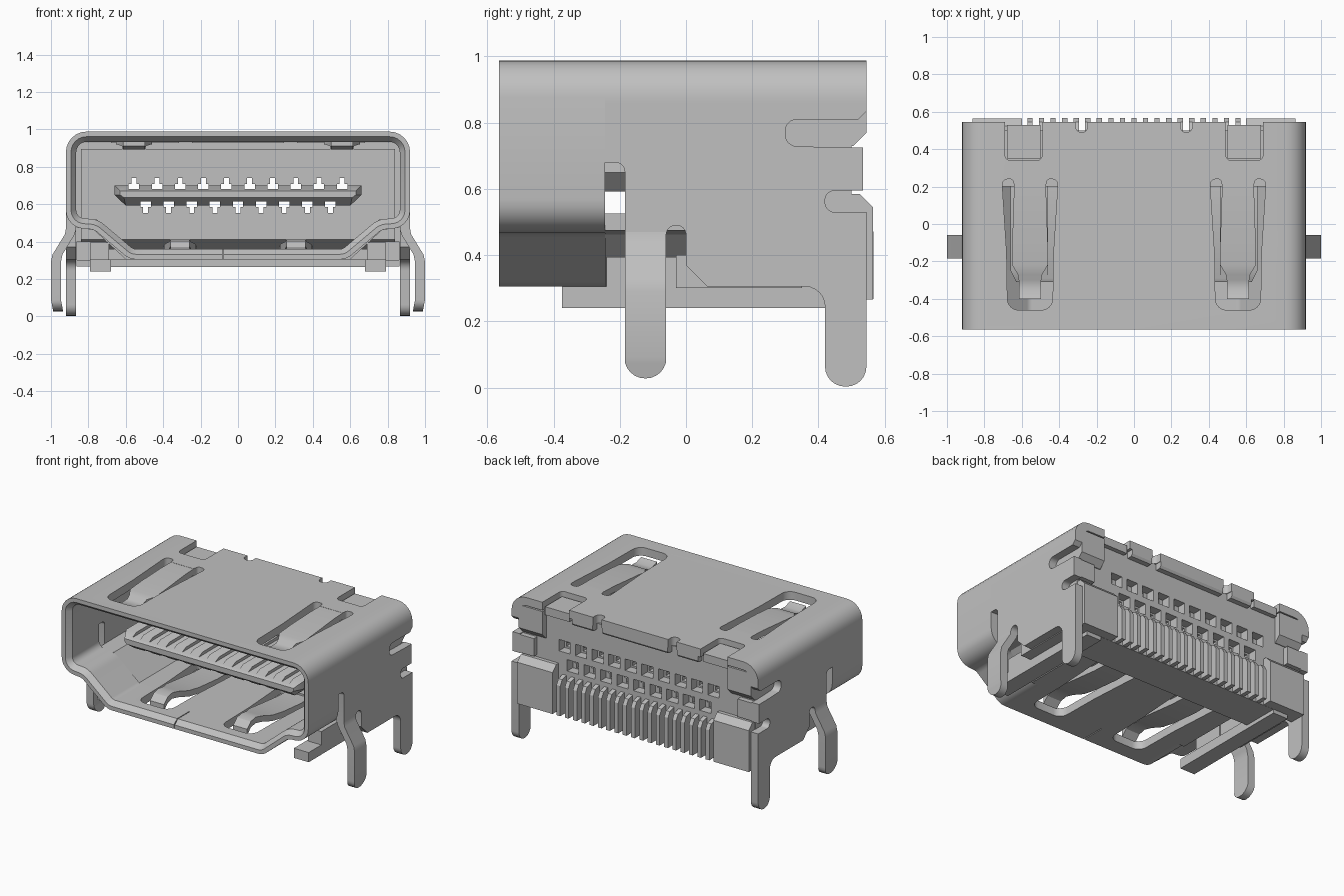
import bpy, bmesh, math
from mathutils import Vector

if "Cube" in bpy.data.objects:
    bpy.data.objects.remove(bpy.data.objects["Cube"])

metal = bpy.data.materials.new("grey_metal")
metal.use_nodes = True
GREY = (0.53, 0.53, 0.53, 1)
metal.diffuse_color = GREY
metal.node_tree.nodes["Principled BSDF"].inputs["Base Color"].default_value = GREY
parts = []


def finish(bm, name):
    bmesh.ops.recalc_face_normals(bm, faces=bm.faces)
    me = bpy.data.meshes.new(name)
    bm.to_mesh(me)
    bm.free()
    me.materials.append(metal)
    ob = bpy.data.objects.new(name, me)
    bpy.context.scene.collection.objects.link(ob)
    parts.append(ob)
    return ob


def add_loft(bm, loops, closed=False):
    """Skin a chain of equal loops; closed joins last to first, else capped."""
    rows = [[bm.verts.new(p) for p in lp] for lp in loops]
    n = len(rows[0])
    pairs = list(zip(rows, rows[1:])) + ([(rows[-1], rows[0])] if closed else [])
    for a, b in pairs:
        for i in range(n):
            j = (i + 1) % n
            bm.faces.new((a[i], a[j], b[j], b[i]))
    if not closed:
        bm.faces.new(rows[0])
        bm.faces.new(rows[-1])


def loft(name, loops, closed=False):
    bm = bmesh.new()
    add_loft(bm, loops, closed)
    return finish(bm, name)


def at(axis, pts, v):
    """Place a 2D outline at position v along an axis."""
    k = "xyz".index(axis)
    return [tuple(p[:k]) + (v,) + tuple(p[k:]) for p in pts]


def prism(name, axis, pts, lo, hi):
    return loft(name, [at(axis, pts, lo), at(axis, pts, hi)])


def box(name, x0, x1, y0, y1, z0, z1):
    return prism(name, "z", [(x0, y0), (x1, y0), (x1, y1), (x0, y1)], z0, z1)


def rounded(corners, d=0.0, steps=6):
    """Anticlockwise outline from (a, b, radius) corners, inset by d."""
    out, n = [], len(corners)
    for i, (a, b, r) in enumerate(corners):
        c = Vector((a, b))
        u = (c - Vector(corners[i - 1][:2])).normalized()
        w = (Vector(corners[(i + 1) % n][:2]) - c).normalized()
        turn = math.atan2(u.x * w.y - u.y * w.x, u.dot(w))
        half = math.tan(turn / 2)
        s = 1 if turn > 0 else -1
        nu = Vector((-u.y, u.x))
        c = c + nu * d - u * d * half
        if r == 0:
            out.append(tuple(c))
            continue
        r = max(r - s * d, 0.008)
        start = c - u * r * abs(half)
        centre = start + nu * s * r
        for k in range(steps + 1):
            t = turn * k / steps
            v = start - centre
            out.append((centre.x + v.x * math.cos(t) - v.y * math.sin(t),
                        centre.y + v.x * math.sin(t) + v.y * math.cos(t)))
    return out


def cut(targets, cutter):
    parts.remove(cutter)
    for ob in targets:
        m = ob.modifiers.new("cut", "BOOLEAN")
        m.object, m.operation, m.solver = cutter, "DIFFERENCE", "EXACT"
        bpy.context.view_layer.objects.active = ob
        bpy.ops.object.modifier_apply(modifier="cut")
    bpy.data.objects.remove(cutter)


# Front collar of the shell, with a chamfered mouth
half = [(0.58, 0.305, 0.1), (0.77, 0.465, 0.07), (0.92, 0.475, 0.1), (0.92, 0.988, 0.11)]
ring = half + [(-x, z, r) for x, z, r in reversed(half)]
WALL = 0.055
collar = loft("shell_collar", [
    at("y", rounded(ring), -0.565), at("y", rounded(ring), -0.245),
    at("y", rounded(ring, WALL), -0.245), at("y", rounded(ring, WALL), -0.53),
    at("y", rounded(ring, 0.027), -0.565)], closed=True)

# Shell roof behind the collar
roof_line = [(-0.92, 0.86, 0), (0.92, 0.86, 0), (0.92, 0.988, 0.11), (-0.92, 0.988, 0.11)]
under = [(-0.865, 0.86, 0), (0.865, 0.86, 0), (0.865, 0.933, 0.055), (-0.865, 0.933, 0.055)]
roof = prism("shell_roof", "y", rounded(roof_line)[1:] + rounded(roof_line)[:1]
             + rounded(under)[:1] + rounded(under)[:1:-1] + rounded(under)[1:2], -0.245, 0.545)

# Shell floor with its sloping flanks
half = [(0.6, 0.305), (0.77, 0.462), (0.864, 0.475), (0.864, 0.525), (0.755, 0.518), (0.57, 0.36)]
floor = prism("shell_floor", "y", half + [(-x, z) for x, z in reversed(half)], -0.245, 0.25)


def window(c):
    """Outline of a spring window: wide toe and two narrow arms."""
    return rounded([(c - 0.12, -0.46, 0.06), (c + 0.12, -0.46, 0.06), (c + 0.125, -0.15, 0),
                    (c + 0.15, 0.24, 0.03), (c + 0.09, 0.24, 0.02), (c + 0.085, 0.2, 0),
                    (c - 0.085, 0.2, 0), (c - 0.09, 0.24, 0.02), (c - 0.15, 0.24, 0.03),
                    (c - 0.125, -0.15, 0)])


# Spring windows in roof and floor, notches at the back of the roof
for s in (-1, 1):
    cut([collar, roof], prism("cutter", "z", window(0.556 * s), 0.85, 1.1))
    cut([collar, floor], prism("cutter", "z", window(0.31 * s), 0.2, 0.45))
    for c, w, y in ((0.59, 0.1, 0.34), (0.28, 0.032, 0.49)):
        notch = [(s * c - w, y, 0.03), (s * c + w, y, 0.03),
                 (s * c + w, 0.7, 0), (s * c - w, 0.7, 0)]
        cut([roof], prism("cutter", "z", rounded(notch), 0.9, 1.1))

# Seam in the collar floor
cut([collar], box("cutter", -0.083, -0.077, -0.6, -0.4, 0.2, 0.45))


def spring(name, cx, rows, thick):
    loft(name, [[(cx - w, y, z), (cx + w, y, z), (cx + w, y, z + thick), (cx - w, y, z + thick)]
                for y, z, w in rows])


# Side wall outline with its slots and rear leg
side = rounded([
    (-0.245, 0.86, 0), (-0.245, 0.68, 0), (-0.185, 0.68, 0.028), (-0.185, 0.46, 0),
    (-0.06, 0.46, 0), (-0.06, 0.49, 0.029), (0.0, 0.49, 0.029), (0.0, 0.37, 0),
    (0.065, 0.305, 0), (0.42, 0.305, 0.06), (0.42, 0.003, 0.06), (0.545, 0.003, 0.06),
    (0.545, 0.53, 0), (0.42, 0.53, 0.029), (0.42, 0.595, 0.029), (0.46, 0.595, 0),
    (0.535, 0.595, 0), (0.535, 0.725, 0), (0.46, 0.725, 0), (0.30, 0.73, 0.035),
    (0.30, 0.81, 0.035), (0.52, 0.81, 0), (0.545, 0.835, 0), (0.545, 0.86, 0)])
# Front leg rows: height, half width, outer x
leg_rows = [(0.47, 0.0625, 0.92), (0.44, 0.0625, 0.925), (0.33, 0.0625, 0.992),
            (0.29, 0.0625, 1.0), (0.09, 0.0625, 1.0)]
leg_rows += [(0.09 - 0.0625 * math.sin(a), 0.0625 * math.cos(a) + 0.001, 1.0 - 0.012 * math.sin(a))
             for a in (math.radians(15 * k) for k in range(1, 7))]

for s, tag in ((1, "left"), (-1, "right")):
    prism(tag + "_side_wall", "x", side, s * 0.865, s * 0.92)
    loft(tag + "_front_leg", [[(s * x, -0.1225 - w, z), (s * x, -0.1225 + w, z),
                               (s * (x - 0.053), -0.1225 + w, z), (s * (x - 0.053), -0.1225 - w, z)]
                              for z, w, x in leg_rows])
    spring(tag + "_top_spring", 0.556 * s,
           [(0.21, 0.945, 0.085), (0.1, 0.943, 0.088), (-0.1, 0.93, 0.095), (-0.22, 0.92, 0.095),
            (-0.27, 0.912, 0.065), (-0.3, 0.895, 0.06), (-0.35, 0.893, 0.06),
            (-0.4, 0.91, 0.06)], 0.042)
    spring(tag + "_bottom_spring", 0.31 * s,
           [(0.21, 0.308, 0.085), (0.1, 0.31, 0.088), (-0.1, 0.33, 0.09), (-0.2, 0.345, 0.085),
            (-0.27, 0.36, 0.058), (-0.33, 0.372, 0.052), (-0.38, 0.362, 0.052),
            (-0.42, 0.325, 0.052)], 0.04)
    # Folded tabs and corner blocks at the back
    box(tag + "_back_roof_tab", *sorted((s * 0.5, s * 0.68)), 0.35, 0.53, 0.9, 0.955)
    box(tag + "_back_side_tab", *sorted((s * 0.76, s * 0.9)), 0.49, 0.535, 0.6, 0.72)
    prism(tag + "_corner_block", "x", [(0.45, 0.73), (0.505, 0.73), (0.545, 0.77),
                                       (0.545, 0.925), (0.45, 0.925)], s * 0.69, s * 0.867)
    # Insulator rails and rear shoulders
    box(tag + "_base_rail", *sorted((s * 0.68, s * 0.79)), -0.375, 0.5, 0.24, 0.305)
    box(tag + "_base_arm", *sorted((s * 0.7, s * 0.864)), -0.03, 0.35, 0.3, 0.4)
    box(tag + "_base_rib", *sorted((s * 0.69, s * 0.79)), -0.24, -0.02, 0.3, 0.395)
    prism(tag + "_rear_shoulder", "x", [(0.45, 0.266), (0.565, 0.266), (0.565, 0.545),
                                        (0.525, 0.585), (0.45, 0.585)], s * 0.6, s * 0.864)

# Bent lips along the back of the roof
for i, (a, b) in enumerate(((-0.47, -0.315), (-0.245, 0.245), (0.315, 0.47))):
    prism("back_lip_%d" % (i + 1), "x", [(0.49, 0.95), (0.545, 0.95), (0.545, 0.905),
                                         (0.535, 0.89), (0.49, 0.89)], a, b)

# Insulator: base, rear wall, stepped front plate and tongue
box("insulator_base", -0.79, 0.79, 0.25, 0.5, 0.265, 0.31)
box("insulator_step", -0.69, 0.69, 0.24, 0.5, 0.305, 0.36)
rear = box("insulator_wall", -0.867, 0.867, 0.3, 0.5, 0.305, 0.93)
plate = prism("insulator_plate", "x", [(0.2, 0.41), (0.301, 0.36), (0.301, 0.895), (0.2, 0.895)],
              -0.84, 0.84)


def tongue_loop(y, w, top, mid, low, wl):
    return [(-w, y, top), (-w, y, mid), (-wl, y, low), (wl, y, low), (w, y, mid), (w, y, top)]


tongue = loft("contact_tongue", [tongue_loop(-0.31, 0.63, 0.67, 0.65, 0.635, 0.61),
                                 tongue_loop(-0.25, 0.66, 0.70, 0.65, 0.592, 0.60),
                                 tongue_loop(0.21, 0.66, 0.70, 0.65, 0.592, 0.60)])

# Contact channels, ten above and nine below, with wider pockets at the back
PITCH = 0.1236
channels, pockets = bmesh.new(), bmesh.new()
for count, z0, up in ((10, 0.68, 1), (9, 0.613, -1)):
    for i in range(count):
        x = (i - (count - 1) / 2) * PITCH
        tee = [(x + a, z0 + up * b) for a, b in
               ((-0.028, 0), (0.028, 0), (0.028, 0.028), (0.013, 0.028),
                (0.013, 0.06), (-0.013, 0.06), (-0.013, 0.028), (-0.028, 0.028))]
        add_loft(channels, [at("y", tee, -0.5), at("y", tee, 0.7)])
        pocket = [(x + a, z0 + up * b) for a, b in
                  ((-0.042, -0.012), (0.042, -0.012), (0.042, 0.065), (-0.042, 0.065))]
        add_loft(pockets, [at("y", pocket, 0.44), at("y", pocket, 0.7)])
cut([rear, plate, tongue], finish(channels, "cutter"))
cut([rear], finish(pockets, "cutter"))

# Row of solder contacts at the back
bm = bmesh.new()
contact = [(0.49, 0.267), (0.566, 0.267), (0.566, 0.47), (0.545, 0.505), (0.49, 0.52)]
for i in range(19):
    x = (i - 9) * PITCH / 2
    add_loft(bm, [at("x", contact, x - 0.014), at("x", contact, x + 0.014)])
finish(bm, "rear_contacts")

# Smooth curves, keep creases sharp
bpy.ops.object.select_all(action="DESELECT")
for ob in parts:
    ob.select_set(True)
bpy.context.view_layer.objects.active = parts[0]
bpy.ops.object.shade_smooth_by_angle(angle=math.radians(30))
